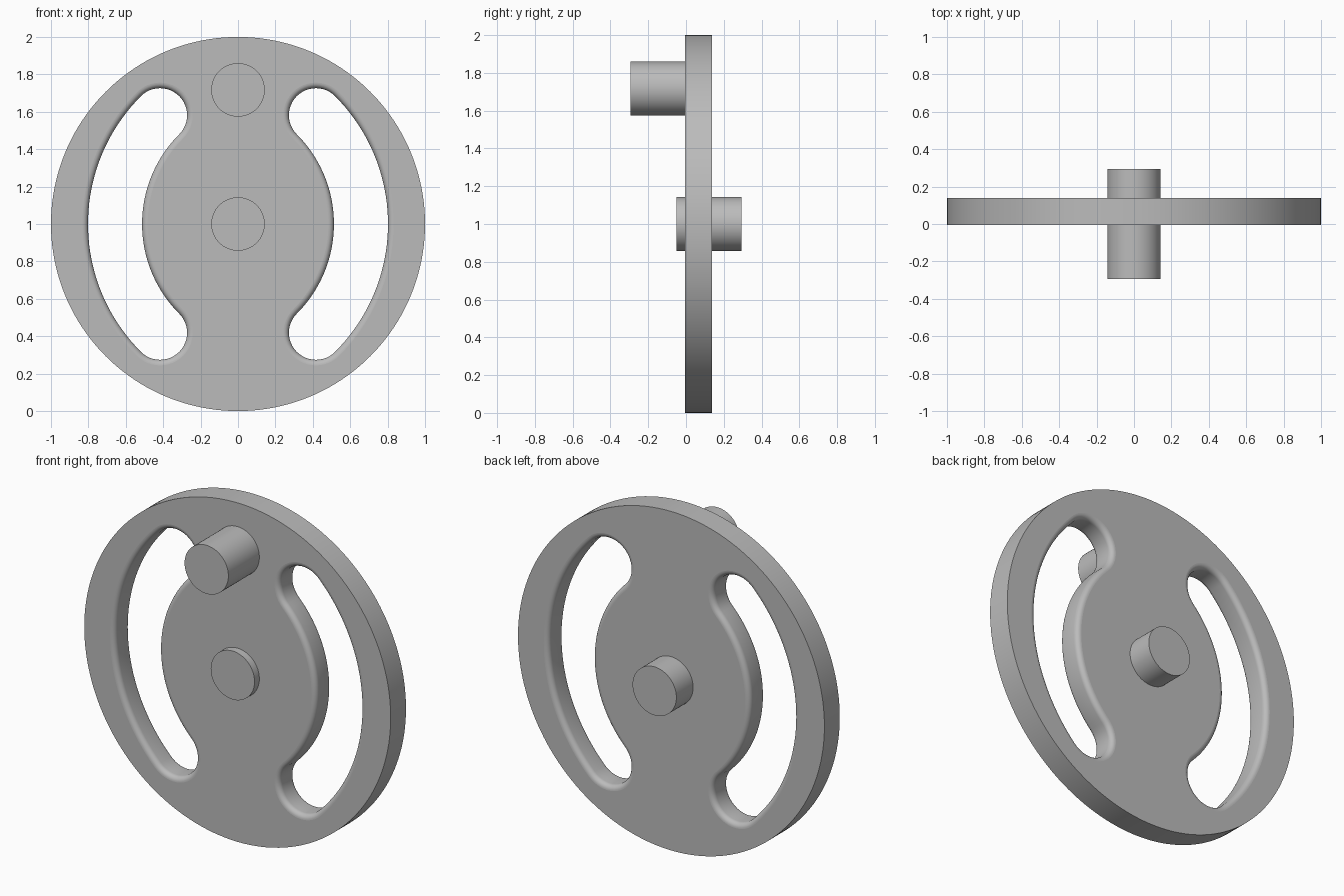
import bpy, bmesh
from math import pi, sin, cos, radians

cube = bpy.data.objects.get("Cube")
if cube:
    bpy.data.objects.remove(cube)

FRONT, BACK = -0.005, 0.138    # disc faces along y
PIN_R = 0.143
FILLET = 0.03

grey = bpy.data.materials.new("plain grey")
grey.use_nodes = True
grey.diffuse_color = (0.5, 0.5, 0.5, 1)
grey.node_tree.nodes["Principled BSDF"].inputs["Base Color"].default_value = (0.5, 0.5, 0.5, 1)


def activate(obj):
    bpy.ops.object.select_all(action='DESELECT')
    obj.select_set(True)
    bpy.context.view_layer.objects.active = obj


def shade(obj):
    """Smooth round walls, keep the planar end faces flat."""
    activate(obj)
    bpy.ops.object.shade_smooth_by_angle(angle=radians(35))
    for face in obj.data.polygons:
        if abs(face.normal.y) > 0.999:
            face.use_smooth = False


def cylinder(name, radius, y0, y1, z, sides):
    bpy.ops.mesh.primitive_cylinder_add(
        vertices=sides, radius=radius, depth=y1 - y0,
        location=(0, (y0 + y1) / 2, z), rotation=(pi / 2, 0, 0))
    obj = bpy.context.object
    obj.name = name
    bpy.ops.object.transform_apply(location=True, rotation=True)
    obj.data.materials.append(grey)
    return obj


def slot_outline(grow):
    """Arc-shaped slot with round ends, widened by grow."""
    cx, mid, half, span = -0.165, 0.8225, 0.1445 + grow, pi / 4
    ex, ez = cx + mid * cos(span), mid * sin(span)
    pts = []

    def arc(x, z, r, a0, a1, n):
        for i in range(n):
            a = a0 + (a1 - a0) * i / n
            pts.append((x + r * cos(a), z + r * sin(a)))

    arc(cx, 0, mid + half, -span, span, 40)
    arc(ex, ez, half, span, span + pi, 24)
    arc(cx, 0, mid - half, span, -span, 40)
    arc(ex, -ez, half, pi - span, 2 * pi - span, 24)
    return pts


def slot_cutter(side):
    """Loft of slot outlines, flared at both faces to leave rounded rims."""
    steps = 7
    flare = []
    for i in range(steps + 1):
        a = pi / 2 * i / steps
        flare.append((FILLET * (1 - cos(a)), FILLET * sin(a)))
    levels = [(FRONT - 0.05, FILLET)]
    levels += [(FRONT + FILLET - dy, g) for g, dy in reversed(flare)]
    levels += [(BACK - FILLET + dy, g) for g, dy in flare]
    levels += [(BACK + 0.05, FILLET)]

    bm = bmesh.new()
    rings = [[bm.verts.new((side * x, y, 1 + z)) for x, z in slot_outline(g)]
             for y, g in levels]
    for low, high in zip(rings, rings[1:]):
        for i in range(len(low)):
            j = (i + 1) % len(low)
            bm.faces.new((low[i], low[j], high[j], high[i]))
    bm.faces.new(rings[0])
    bm.faces.new(rings[-1])
    bmesh.ops.recalc_face_normals(bm, faces=bm.faces)
    mesh = bpy.data.meshes.new("slot_cutter")
    bm.to_mesh(mesh)
    bm.free()
    mesh.materials.append(grey)
    obj = bpy.data.objects.new("slot_cutter", mesh)
    bpy.context.collection.objects.link(obj)
    obj.hide_render = True
    return obj


# Disc with two mirrored curved slots
disc = cylinder("wheel_disc", 1.0, FRONT, BACK, 1.0, 160)
for side in (-1, 1):
    cutter = slot_cutter(side)
    cut = disc.modifiers.new("slot", 'BOOLEAN')
    cut.operation = 'DIFFERENCE'
    cut.solver = 'EXACT'
    cut.object = cutter
    activate(disc)
    bpy.ops.object.modifier_apply(modifier=cut.name)
    bpy.data.objects.remove(cutter)
shade(disc)

# Axle through the centre: short boss in front, longer stub behind
shade(cylinder("axle", PIN_R, -0.05, 0.294, 1.0, 64))

# Crank pin near the rim, front side only
shade(cylinder("crank_pin", PIN_R, -0.294, FRONT + 0.02, 1.717, 64))
